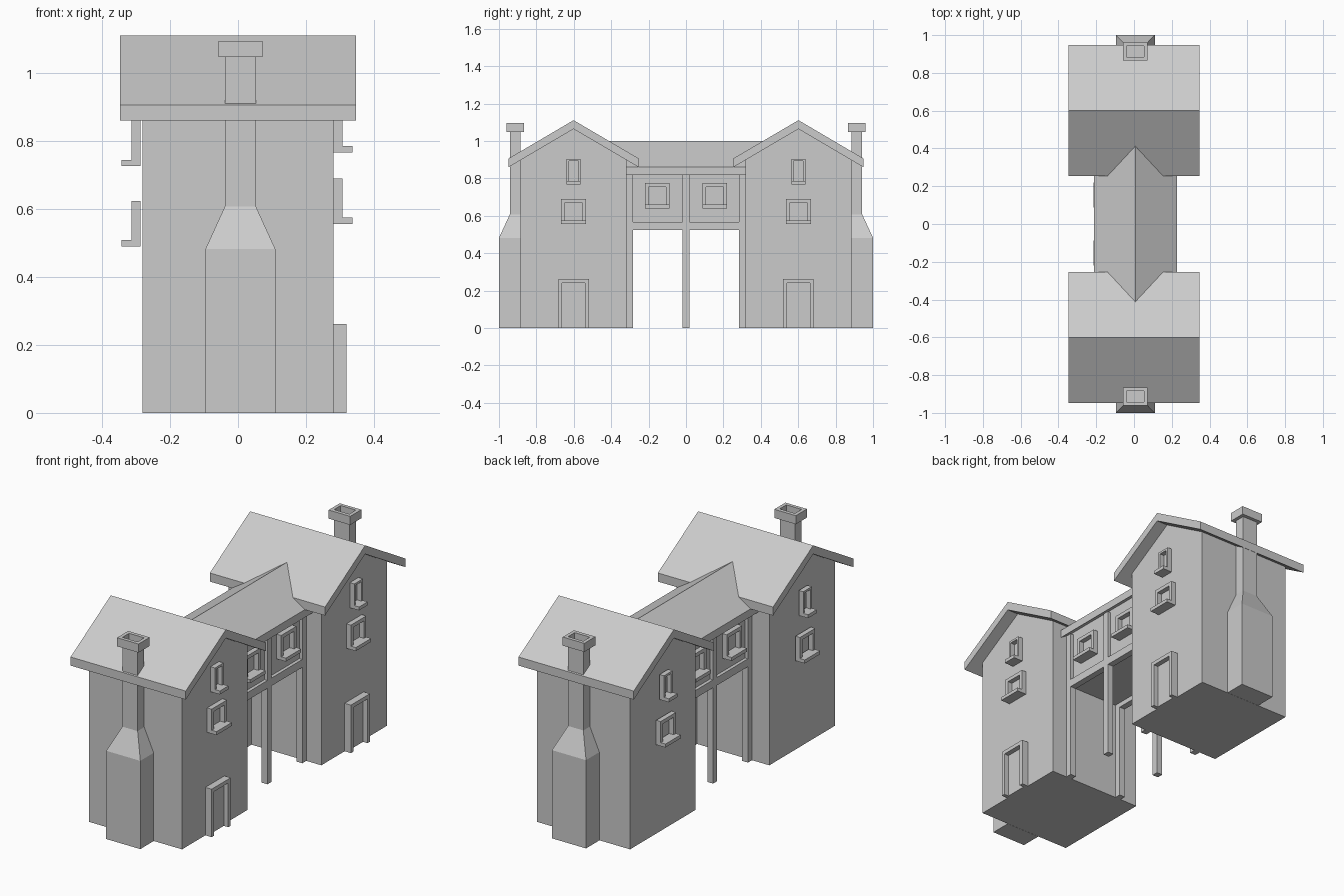
import bpy, bmesh

if "Cube" in bpy.data.objects:
    bpy.data.objects.remove(bpy.data.objects["Cube"])

# ---------- helpers ----------
def mesh_object(name, bm):
    bmesh.ops.recalc_face_normals(bm, faces=bm.faces)
    me = bpy.data.meshes.new(name)
    bm.to_mesh(me)
    bm.free()
    ob = bpy.data.objects.new(name, me)
    bpy.context.collection.objects.link(ob)
    return ob

def loft(name, rings):
    """Closed solid through a stack of equal-length point rings."""
    bm = bmesh.new()
    vs = [[bm.verts.new(p) for p in r] for r in rings]
    n = len(rings[0])
    for a, b in zip(vs, vs[1:]):
        for i in range(n):
            bm.faces.new((a[i], a[(i + 1) % n], b[(i + 1) % n], b[i]))
    bm.faces.new(vs[0])
    bm.faces.new(vs[-1])
    return mesh_object(name, bm)

def rect(x0, x1, y0, y1, z):
    return [(x0, y0, z), (x1, y0, z), (x1, y1, z), (x0, y1, z)]

def boxes(name, items):
    """One object made from several boxes (x0, x1, y0, y1, z0, z1)."""
    bm = bmesh.new()
    for x0, x1, y0, y1, z0, z1 in items:
        v = bmesh.ops.create_cube(bm, size=1)["verts"]
        bmesh.ops.scale(bm, vec=(abs(x1 - x0), abs(y1 - y0), z1 - z0), verts=v)
        bmesh.ops.translate(bm, vec=((x0 + x1) / 2, (y0 + y1) / 2, (z0 + z1) / 2), verts=v)
    return mesh_object(name, bm)

def prism_x(name, profile, x0, x1):
    return loft(name, [[(x, y, z) for y, z in profile] for x in (x0, x1)])

def prism_y(name, profile, y0, y1):
    return loft(name, [[(x, y, z) for x, z in profile] for y in (y0, y1)])

def gable_roof(c, half, ridge, eave, thick):
    return [(c - half, eave - thick), (c - half, eave), (c, ridge), (c + half, eave),
            (c + half, eave - thick), (c, ridge - thick)]

def window(name, x, side, y, half, z0, z1, t):
    """Raised surround with a projecting sill on a wall facing +x or -x."""
    f, s = x + side * 0.027, x + side * 0.056
    boxes(name, [(x, f, y - half, y - half + t, z0, z1),
                 (x, f, y + half - t, y + half, z0, z1),
                 (x, f, y - half + t, y + half - t, z1 - t, z1),
                 (x, s, y - half, y + half, z0, z0 + 0.019)])

CX = 0.007   # centre line of chimneys and link
HY = 0.601   # house centre

# ---------- two houses ----------
for s, tag in ((-1, "front"), (1, "back")):
    c = s * HY
    prism_x(tag + "_house_walls",
            [(c - 0.283, 0), (c + 0.283, 0), (c + 0.283, 0.899), (c, 1.065), (c - 0.283, 0.899)],
            -0.281, 0.281)
    prism_x(tag + "_house_roof", gable_roof(c, 0.347, 1.111, 0.907, 0.047), -0.348, 0.348)

    # chimney: wide base, sloped shoulder, narrow shaft
    back = s * 0.885
    def ring(h, out, z):
        return rect(CX - h, CX + h, s * out, back, z)
    loft(tag + "_chimney", [ring(0.103, 1.0, 0), ring(0.103, 1.0, 0.482),
                            ring(0.046, 0.942, 0.607), ring(0.046, 0.942, 1.05)])
    # hollow cap
    boxes(tag + "_chimney_cap", [
        (CX - 0.065, CX - 0.046, s * 0.865, s * 0.961, 1.048, 1.095),
        (CX + 0.046, CX + 0.065, s * 0.865, s * 0.961, 1.048, 1.095),
        (CX - 0.046, CX + 0.046, s * 0.865, s * 0.885, 1.048, 1.095),
        (CX - 0.046, CX + 0.046, s * 0.942, s * 0.961, 1.048, 1.095)])

    # windows sit slightly lower on the left side
    for side, x, d_low, d_up in ((1, 0.281, 0, 0), (-1, -0.287, 0.066, 0.041)):
        label = tag + ("_right" if side > 0 else "_left")
        window(label + "_lower_window", x, side, c, 0.066, 0.556 - d_low, 0.690 - d_low, 0.02)
        window(label + "_upper_window", x, side, c, 0.037, 0.767 - d_up, 0.904 - d_up, 0.012)

    # door with surround, right side only
    boxes(tag + "_door_frame", [
        (0.281, 0.319, c - 0.082, c - 0.061, 0, 0.262),
        (0.281, 0.319, c + 0.061, c + 0.082, 0, 0.262),
        (0.281, 0.319, c - 0.061, c + 0.061, 0.241, 0.262)])
    boxes(tag + "_door", [(0.27, 0.292, c - 0.061, c + 0.061, 0, 0.241)])

# ---------- timber link between the houses ----------
prism_y("link_room", [(CX - 0.165, 0.55), (CX + 0.165, 0.55), (CX + 0.165, 0.853),
                      (CX, 0.957), (CX - 0.165, 0.853)], -0.32, 0.32)
prism_y("link_roof", gable_roof(CX, 0.22, 1.0, 0.861, 0.043), -0.42, 0.42)

for side, tag in ((1, "right"), (-1, "left")):
    inner, outer = CX + side * 0.148, CX + side * 0.183
    boxes("link_posts_" + tag, [(inner, outer, y - 0.0175, y + 0.0175, 0, 0.84)
                                for y in (-0.301, 0, 0.301)])
    boxes("link_beam_" + tag, [(inner, outer, -0.32, 0.32, 0.524, 0.567)])
    for y, end in ((-0.154, "front"), (0.154, "back")):
        window("link_window_%s_%s" % (tag, end), CX + side * 0.165, side, y,
               0.066, 0.64, 0.775, 0.02)
